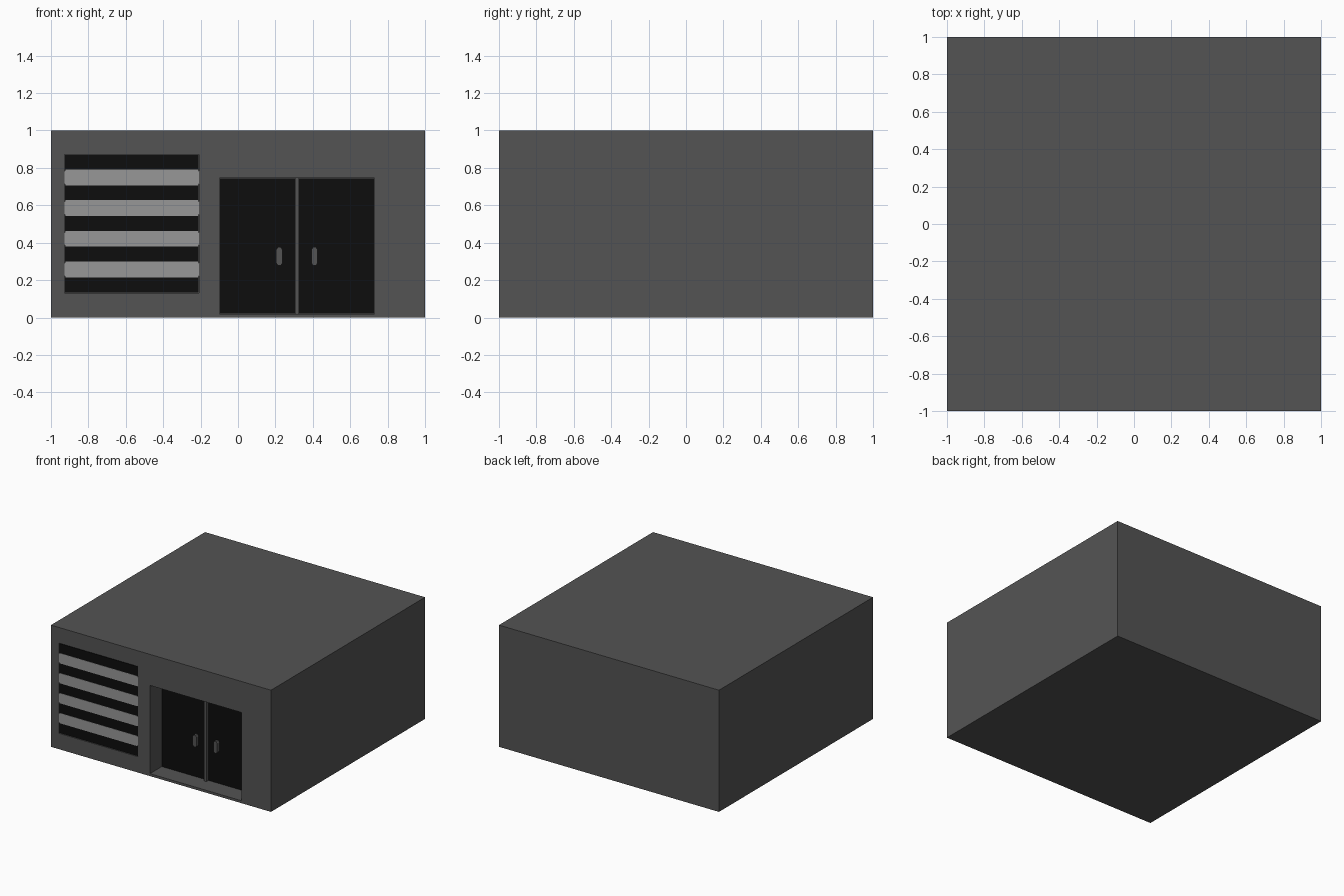
import bpy, bmesh
from mathutils import Vector

if "Cube" in bpy.data.objects:
    bpy.data.objects.remove(bpy.data.objects["Cube"])


def material(name, v):
    m = bpy.data.materials.new(name)
    m.diffuse_color = (v, v, v, 1)
    m.use_nodes = True
    m.node_tree.nodes["Principled BSDF"].inputs["Base Color"].default_value = m.diffuse_color
    return m


GREY = material("wall grey", 0.088)
LIGHT = material("light slat grey", 0.31)
BLACK = material("black panel", 0.004)


def box(name, x, y, z, mat):
    """Box from (min, max) ranges."""
    bm = bmesh.new()
    bmesh.ops.create_cube(bm, size=1)
    for v in bm.verts:
        v.co = Vector([r[0] + (c + 0.5) * (r[1] - r[0]) for c, r in zip(v.co, (x, y, z))])
    return finish(name, bm, mat)


def chamfered_plate(name, x, y, z, c, mat):
    """Plate facing -y with its four corners cut by c."""
    (x0, x1), (y0, y1), (z0, z1) = x, y, z
    cx, cz = c
    outline = [(x0 + cx, z0), (x1 - cx, z0), (x1, z0 + cz), (x1, z1 - cz),
               (x1 - cx, z1), (x0 + cx, z1), (x0, z1 - cz), (x0, z0 + cz)]
    bm = bmesh.new()
    face = bm.faces.new([bm.verts.new((px, y0, pz)) for px, pz in outline])
    ext = bmesh.ops.extrude_face_region(bm, geom=[face], use_keep_orig=True)
    for v in ext["geom"]:
        if isinstance(v, bmesh.types.BMVert):
            v.co.y = y1
    return finish(name, bm, mat)


def finish(name, bm, mat):
    bmesh.ops.recalc_face_normals(bm, faces=bm.faces)
    me = bpy.data.meshes.new(name)
    bm.to_mesh(me)
    bm.free()
    me.materials.append(mat)
    ob = bpy.data.objects.new(name, me)
    bpy.context.collection.objects.link(ob)
    return ob


def cut(target, cutter):
    mod = target.modifiers.new("cut", 'BOOLEAN')
    mod.object = cutter
    mod.operation = 'DIFFERENCE'
    mod.solver = 'EXACT'
    bpy.context.view_layer.objects.active = target
    bpy.ops.object.modifier_apply(modifier=mod.name)
    bpy.data.objects.remove(cutter)


# Building block with a deep door recess and a shallow window recess
DOOR_X, DOOR_Z, DOOR_Y = (-0.10, 0.73), (0.02, 0.745), -0.845
WIN_X, WIN_Z = (-0.928, -0.208), (0.13, 0.872)
body = box("building", (-1, 1), (-1, 1), (0, 1), GREY)
cut(body, box("door_cutter", DOOR_X, (-1.2, DOOR_Y), DOOR_Z, GREY))
cut(body, box("window_cutter", WIN_X, (-1.2, -0.99), WIN_Z, GREY))

# Window: black pane with four light slats
box("window_pane", (-0.924, -0.212), (-0.998, -0.99), (0.134, 0.868), BLACK)
for i in range(4):
    z = 0.257 + i * 0.164
    chamfered_plate(f"window_slat_{i + 1}", WIN_X, (-1.0, -0.991),
                    (z - 0.042, z + 0.042), (0.005, 0.012), LIGHT)

# Double door: two panels, centre post and a handle on each side
MID = 0.315
for side, name in ((-1, "left"), (1, "right")):
    outer = DOOR_X[0] if side < 0 else DOOR_X[1]
    box(f"{name}_door", sorted((outer - side * 0.003, MID + side * 0.01)),
        (DOOR_Y - 0.006, DOOR_Y), (0.022, 0.742), BLACK)
    hx = MID + side * 0.094
    chamfered_plate(f"{name}_handle", (hx - 0.017, hx + 0.017),
                    (DOOR_Y - 0.035, DOOR_Y - 0.004), (0.278, 0.376), (0.009, 0.014), GREY)
box("door_post", (MID - 0.011, MID + 0.011), (DOOR_Y - 0.03, DOOR_Y), DOOR_Z, GREY)
